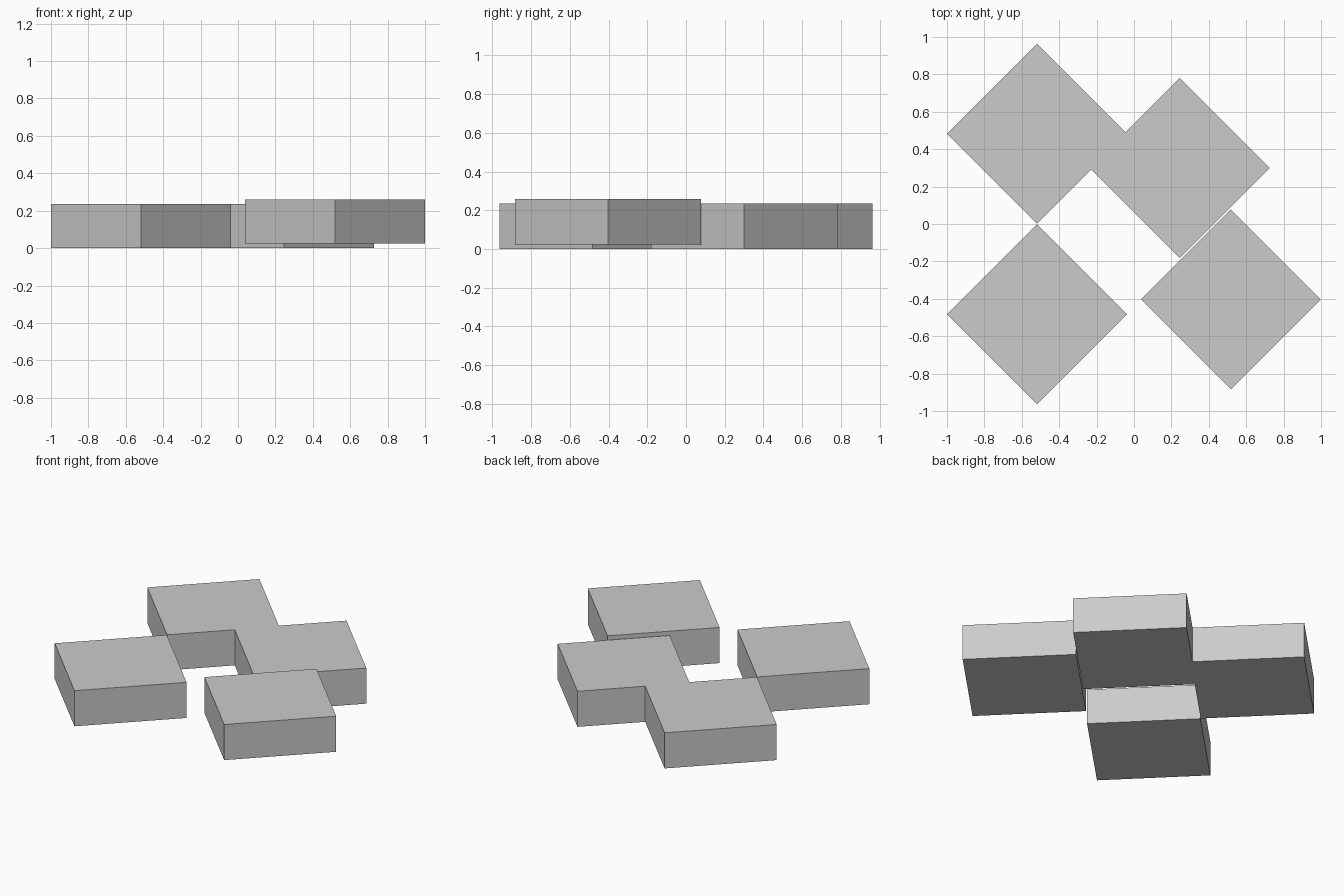
import bpy, bmesh

if "Cube" in bpy.data.objects:
    bpy.data.objects.remove(bpy.data.objects["Cube"])

HALF = 0.481      # half diagonal of each square slab
THICK = 0.235


def slab(name, outline, z=0.0):
    """Extrude a flat outline upward into a slab."""
    bm = bmesh.new()
    face = bm.faces.new([bm.verts.new((x, y, z)) for x, y in outline])
    ext = bmesh.ops.extrude_face_region(bm, geom=[face])
    top = [v for v in ext["geom"] if isinstance(v, bmesh.types.BMVert)]
    bmesh.ops.translate(bm, verts=top, vec=(0, 0, THICK))
    bmesh.ops.recalc_face_normals(bm, faces=bm.faces)
    mesh = bpy.data.meshes.new(name)
    bm.to_mesh(mesh)
    bm.free()
    obj = bpy.data.objects.new(name, mesh)
    bpy.context.collection.objects.link(obj)
    return obj


def diamond(cx, cy):
    return [(cx - HALF, cy), (cx, cy - HALF), (cx + HALF, cy), (cx, cy + HALF)]


# Two diamonds merged along a shared side
ax, ay = -0.519, 0.483
cx, cy = 0.245, 0.300
a, c = diamond(ax, ay), diamond(cx, cy)


def notch(total, diff):
    """Point where x + y = total and x - y = diff."""
    return ((total + diff) / 2, (total - diff) / 2)


lower = notch(cx + cy - HALF, ax - ay + HALF)
upper = notch(ax + ay + HALF, cx - cy - HALF)
slab("joined_slab", [a[3], a[0], a[1], lower, c[1], c[2], c[3], upper])

# Separate diamonds, the right one slightly raised
slab("left_slab", diamond(-0.519, -0.482))
slab("raised_slab", diamond(0.518, -0.403), 0.024)
